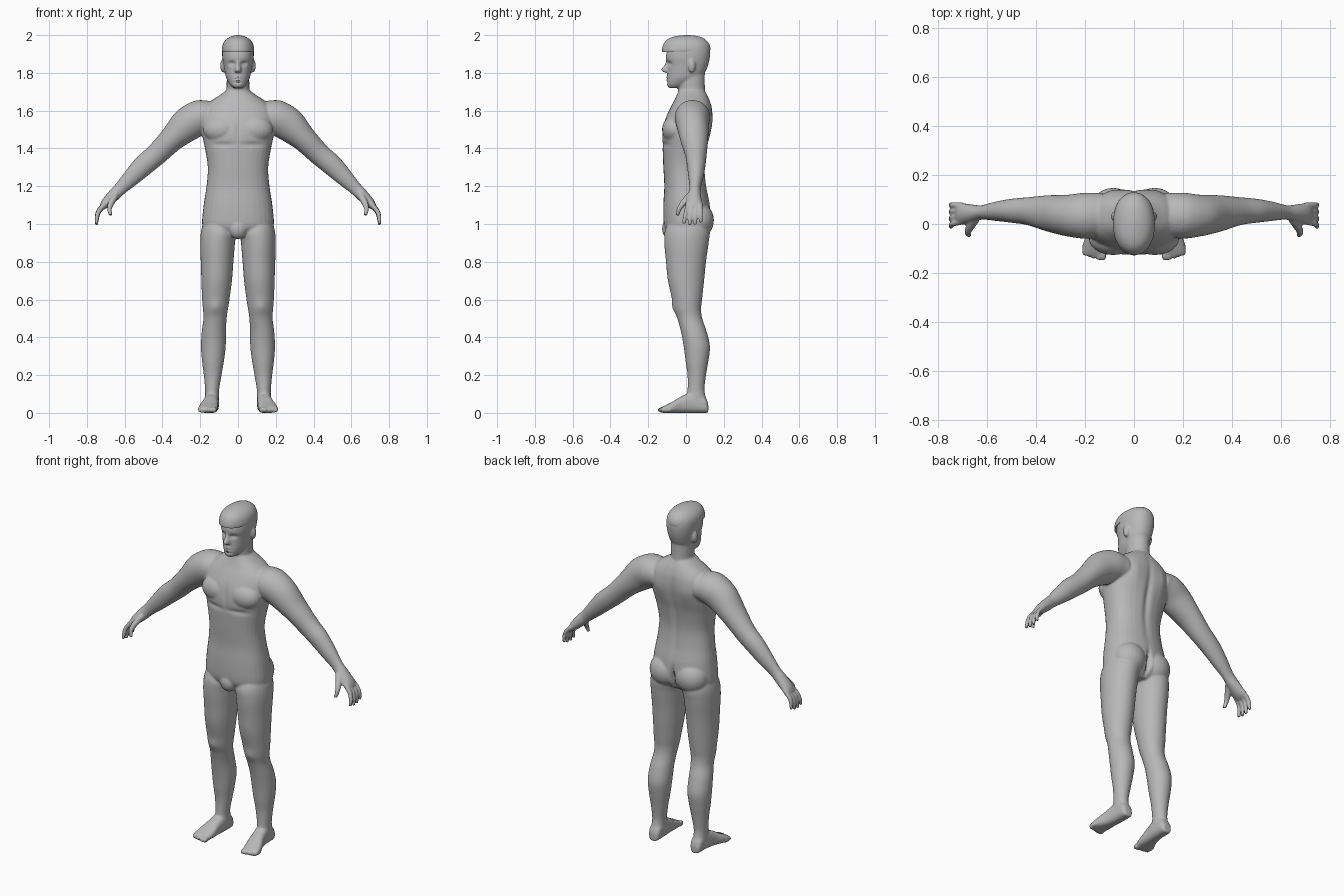
import bpy, bmesh, math
from mathutils import Vector, Matrix

skin = bpy.data.materials.new("plain grey")
skin.diffuse_color = (0.48, 0.48, 0.48, 1)


def loft(bm, rings, power=2.0, seg=32, steps=5):
    """Closed loft through rings (centre, u axis, v axis), smoothly interpolated."""
    fine = []
    for i in range(len(rings) - 1):
        a, b = rings[i], rings[i + 1]
        p, n = rings[max(i - 1, 0)], rings[min(i + 2, len(rings) - 1)]
        for s in range(steps):
            t = s / steps
            fine.append([0.5 * (2 * b0 + (c0 - a0) * t + (2 * a0 - 5 * b0 + 4 * c0 - d0) * t * t
                                + (3 * b0 - a0 - 3 * c0 + d0) * t ** 3)
                         for a0, b0, c0, d0 in zip(p, a, b, n)])
    fine.append(rings[-1])
    loops = []
    for c, u, v in fine:
        loop = []
        for k in range(seg):
            ang = 2 * math.pi * k / seg
            co, si = math.cos(ang), math.sin(ang)
            loop.append(bm.verts.new(c + u * math.copysign(abs(co) ** (2 / power), co)
                                     + v * math.copysign(abs(si) ** (2 / power), si)))
        loops.append(loop)
    faces = [bm.faces.new(loops[0]), bm.faces.new(loops[-1][::-1])]
    for l0, l1 in zip(loops, loops[1:]):
        for k in range(seg):
            j = (k + 1) % seg
            faces.append(bm.faces.new((l0[k], l1[k], l1[j], l0[j])))
    bmesh.ops.recalc_face_normals(bm, faces=faces)


def level(z, x0, x1, y0, y1):
    """Horizontal ring from its extents."""
    return (Vector(((x0 + x1) / 2, (y0 + y1) / 2, z)),
            Vector(((x1 - x0) / 2, 0, 0)), Vector((0, (y1 - y0) / 2, 0)))


def tube(bm, pts, **kw):
    """Limb through (x, y, z, radius, half depth in y)."""
    cs = [Vector(p[:3]) for p in pts]
    rings = []
    for i, p in enumerate(pts):
        t = (cs[min(i + 1, len(cs) - 1)] - cs[max(i - 1, 0)]).normalized()
        u = t.cross(Vector((0, 1, 0))).normalized()
        rings.append((cs[i], u * p[3], t.cross(u) * p[4]))
    loft(bm, rings, **kw)


def ball(bm, centre, size):
    m = Matrix.Translation(centre) @ Matrix.Diagonal((*size, 1))
    bmesh.ops.create_uvsphere(bm, u_segments=24, v_segments=16, radius=1, matrix=m)


def finish(bm, name):
    me = bpy.data.meshes.new(name)
    bm.to_mesh(me)
    bm.free()
    me.materials.append(skin)
    ob = bpy.data.objects.new(name, me)
    bpy.context.collection.objects.link(ob)
    return ob


# One side: leg, foot, arm, hand, buttock, ear
half = bmesh.new()
loft(half, [level(*r) for r in (
    (1.04, .05, .17, -.07, .09), (.97, .01, .194, -.11, .125), (.9, .016, .2, -.115, .12),
    (.8, .024, .197, -.106, .106), (.7, .032, .194, -.096, .096), (.6, .045, .19, -.073, .085),
    (.55, .053, .186, -.063, .08), (.5, .06, .183, -.046, .086), (.43, .064, .192, -.027, .11),
    (.35, .065, .196, -.012, .127), (.27, .075, .19, -.002, .118), (.2, .087, .181, .008, .106),
    (.12, .1, .174, .008, .098), (.06, .1, .174, .0, .11), (.02, .108, .165, .02, .1))])
foot = ((.118, .137, .022, .045), (.1, .137, .034, .085), (.04, .138, .038, .11),
        (-.02, .145, .041, .09), (-.07, .155, .05, .06), (-.11, .162, .05, .04), (-.128, .164, .045, .03))
loft(half, [(Vector((x, y, h / 2)), Vector((w, 0, 0)), Vector((0, 0, h / 2))) for y, x, w, h in foot], 2.6)
for i in range(5):
    ball(half, (.126 + .019 * i, -.123 + .003 * i * i / 2, .016), (.014 - .001 * i, .028, .016 - .001 * i))
arm = ((.13, 1.57, .08, -.05, .125), (.2, 1.565, .092, -.06, .128), (.27, 1.525, .09, -.05, .12),
       (.35, 1.45, .068, -.03, .118), (.43, 1.37, .059, -.005, .11), (.5, 1.31, .056, .005, .103),
       (.56, 1.25, .047, .012, .092), (.62, 1.19, .035, .018, .077), (.655, 1.155, .033, .01, .079),
       (.7, 1.11, .026, 0, .085), (.722, 1.085, .015, .003, .082))
tube(half, [(x, (a + b) / 2, z, r, (b - a) / 2) for x, z, r, a, b in arm])
for i in range(4):
    y, tip = .009 + .0225 * i, -.012 + .03 * i
    low = (.002, -.006, -.003, .008)[i]
    tube(half, [(.7, y, 1.11, .014, .012), (.735, (y * 2 + tip) / 3, 1.07 + low / 2, .013, .0115),
                (.747, (y + tip * 2) / 3, 1.035 + low, .012, .011), (.749, tip, 1.0 + low, .009, .009)], seg=12)
tube(half, [(.65, .02, 1.15, .02, .02), (.672, -.015, 1.11, .017, .017),
            (.68, -.036, 1.08, .013, .013), (.674, -.046, 1.045, .01, .01)], seg=12)
ball(half, (.085, .06, 1.02), (.095, .088, .095))
ball(half, (.08, .03, 1.838), (.014, .02, .036))
ball(half, (.085, -.06, 1.5), (.1, .067, .075))

# Mirror the side, then add the central parts
half_mesh = bpy.data.meshes.new("side")
half.to_mesh(half_mesh)
half.free()
bm = bmesh.new()
bm.from_mesh(half_mesh)
copy = bmesh.ops.duplicate(bm, geom=bm.verts[:] + bm.edges[:] + bm.faces[:])["geom"]
for v in [g for g in copy if isinstance(g, bmesh.types.BMVert)]:
    v.co.x *= -1
bmesh.ops.reverse_faces(bm, faces=[g for g in copy if isinstance(g, bmesh.types.BMFace)])
bpy.data.meshes.remove(half_mesh)

# Torso
loft(bm, [level(z, -w, w, a, b) for z, w, a, b in (
    (.93, .09, -.07, .08), (.96, .17, -.1, .11), (1.0, .19, -.118, .13), (1.1, .182, -.12, .127),
    (1.2, .167, -.115, .108), (1.3, .16, -.12, .1), (1.4, .175, -.124, .112), (1.48, .192, -.126, .13),
    (1.55, .198, -.112, .14), (1.61, .185, -.086, .138), (1.65, .145, -.064, .128),
    (1.68, .1, -.05, .115), (1.705, .065, -.04, .1))], 2.3)
ball(bm, (0, -.085, .975), (.05, .042, .055))
# Neck and head
loft(bm, [level(z, -w, w, a, b) for z, w, a, b in (
    (1.62, .08, -.05, .11), (1.7, .062, -.042, .102), (1.75, .06, -.04, .1), (1.8, .06, -.04, .1))])
loft(bm, [level(z, -w, w, a, b) for z, w, a, b in (
    (1.72, .022, -.09, -.03), (1.735, .04, -.1, .01), (1.77, .061, -.1, .07), (1.8, .069, -.099, .1),
    (1.84, .076, -.099, .117), (1.88, .083, -.106, .126), (1.92, .084, -.1, .128), (1.95, .079, -.09, .12),
    (1.975, .062, -.07, .1), (1.99, .035, -.035, .065))], 2.2)
# Nose
loft(bm, [level(z, -w, w, a, -.07) for z, w, a in (
    (1.872, .011, -.104), (1.845, .012, -.113), (1.816, .018, -.132), (1.803, .018, -.118))])
body = finish(bm, "body")

# Fuse the parts into one skin
fuse = body.modifiers.new("fuse", 'REMESH')
fuse.mode = 'VOXEL'
fuse.voxel_size = .0058
soft = body.modifiers.new("soften", 'SMOOTH')
soft.factor, soft.iterations = .5, 5
fused = bpy.data.meshes.new_from_object(body.evaluated_get(bpy.context.evaluated_depsgraph_get()))
body.modifiers.clear()
body.data = fused

# Soft sculpted dents and bulges: centre, reach, push along y (mirrored in x)
pushes = (
    ((.034, -.1, 1.849), (.019, .03, .011), .015),     # eye sockets
    ((.034, -.1, 1.847), (.011, .03, .006), -.005),    # eyelids
    ((0, -.1, 1.77), (.021, .03, .012), -.007),        # lips
    ((0, -.1, 1.769), (.024, .03, .004), .008),        # mouth line
    ((0, -.1, 1.75), (.03, .03, .005), .004),          # chin crease
    ((0, .13, 1.4), (.018, .05, .2), -.012),           # spine
    ((0, .15, 1.0), (.012, .06, .06), -.035),          # buttock cleft
    ((.085, -.12, 1.42), (.07, .04, .014), .007),      # under chest
    ((0, -.13, 1.5), (.013, .04, .06), .006),          # breastbone
    ((.095, .13, 1.54), (.045, .05, .07), .008),       # shoulder blades
    ((.12, -.065, .56), (.03, .04, .035), -.007),      # kneecaps
)
for v in fused.vertices:
    x, y, z = v.co
    v.co.y += sum(d * math.exp(-((abs(x) - c[0]) / r[0]) ** 2 - ((y - c[1]) / r[1]) ** 2
                               - ((z - c[2]) / r[2]) ** 2) for c, r, d in pushes)

# Hair cap with a fringe ledge over the forehead
bm = bmesh.new()
loft(bm, [level(z, -w, w, a, b) for z, w, a, b in (
    (1.91, .083, -.127, .122), (1.925, .0855, -.127, .129), (1.95, .081, -.12, .124),
    (1.97, .07, -.107, .11), (1.985, .053, -.085, .09), (1.995, .031, -.05, .06),
    (2.0, .008, -.01, .02))], 2.1, seg=48)
hair = finish(bm, "hair_cap")

# Smooth shading with sharp edges kept
for ob in (body, hair):
    ob.select_set(True)
bpy.context.view_layer.objects.active = body
bpy.ops.object.shade_smooth_by_angle(angle=math.radians(40))
